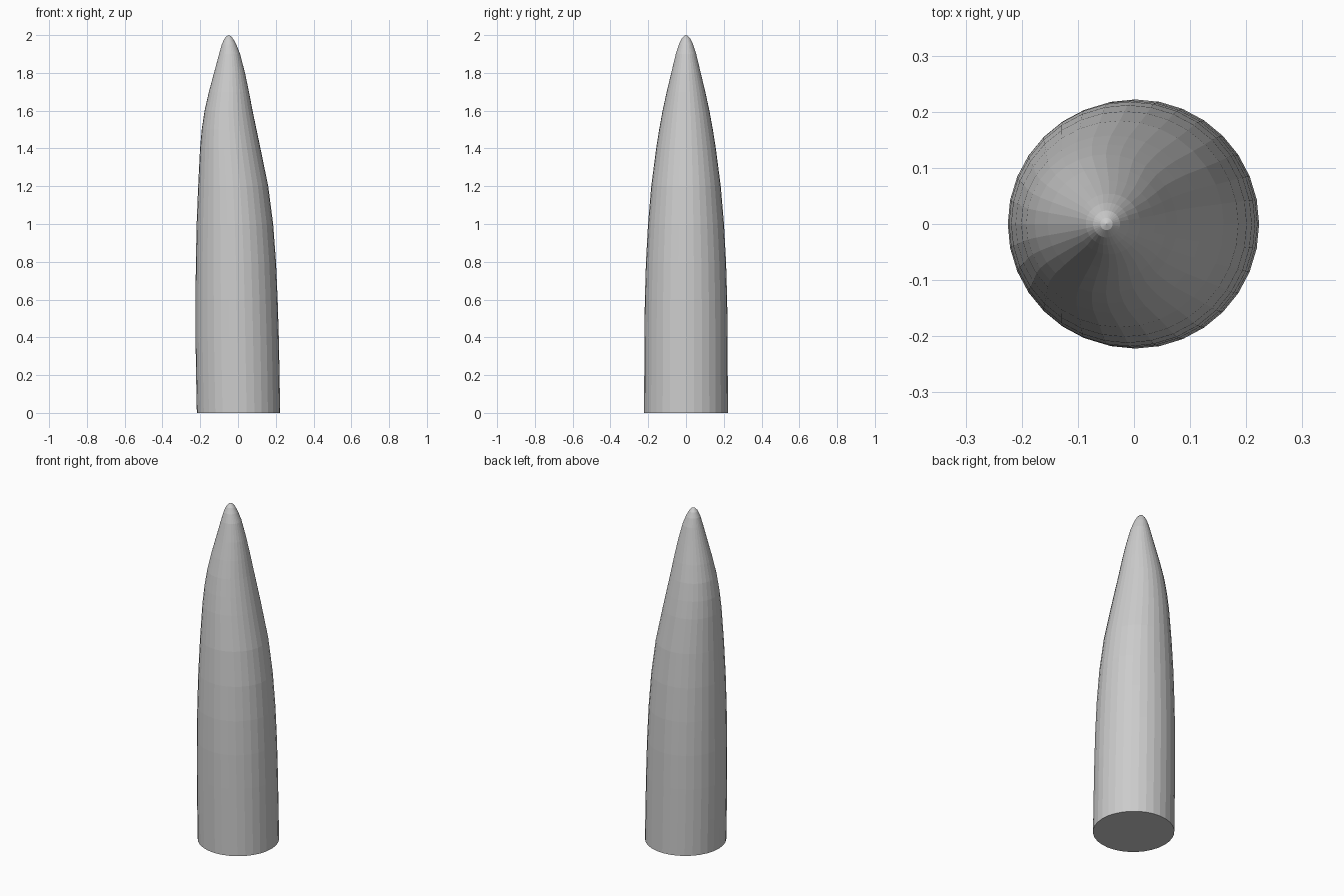
import bpy, bmesh
from math import sin, cos, pi

SIDES = 32

# Horizontal sections of the spike: height, left x, right x, half depth in y
SECTIONS = [
    (0.00, -0.218, 0.223, 0.222),
    (0.20, -0.222, 0.220, 0.221),
    (0.40, -0.225, 0.216, 0.220),
    (0.60, -0.225, 0.210, 0.218),
    (0.80, -0.223, 0.201, 0.212),
    (1.00, -0.219, 0.186, 0.201),
    (1.20, -0.211, 0.160, 0.184),
    (1.40, -0.201, 0.119, 0.158),
    (1.50, -0.192, 0.098, 0.142),
    (1.60, -0.177, 0.077, 0.124),
    (1.70, -0.154, 0.058, 0.102),
    (1.80, -0.127, 0.037, 0.078),
    (1.90, -0.100, 0.011, 0.054),
    (1.95, -0.086, -0.009, 0.038),
    (1.98, -0.073, -0.025, 0.024),
    (1.995, -0.060, -0.038, 0.011),
]

bm = bmesh.new()

# Rings around the offset centre line
rings = []
for z, left, right, depth in SECTIONS:
    cx, rx = (left + right) / 2, (right - left) / 2
    rings.append([bm.verts.new((cx + rx * cos(2 * pi * i / SIDES),
                                depth * sin(2 * pi * i / SIDES), z))
                  for i in range(SIDES)])

# Side walls
for low, high in zip(rings, rings[1:]):
    for i in range(SIDES):
        j = (i + 1) % SIDES
        bm.faces.new((low[i], low[j], high[j], high[i]))

# Flat base and rounded tip
bm.faces.new(rings[0][::-1])
tip = bm.verts.new((-0.049, 0, 2.0))
for i in range(SIDES):
    bm.faces.new((rings[-1][i], rings[-1][(i + 1) % SIDES], tip))

mesh = bpy.data.meshes.new("leaning_spike")
bm.to_mesh(mesh)
bm.free()
spike = bpy.data.objects.new("leaning_spike", mesh)
bpy.context.collection.objects.link(spike)
